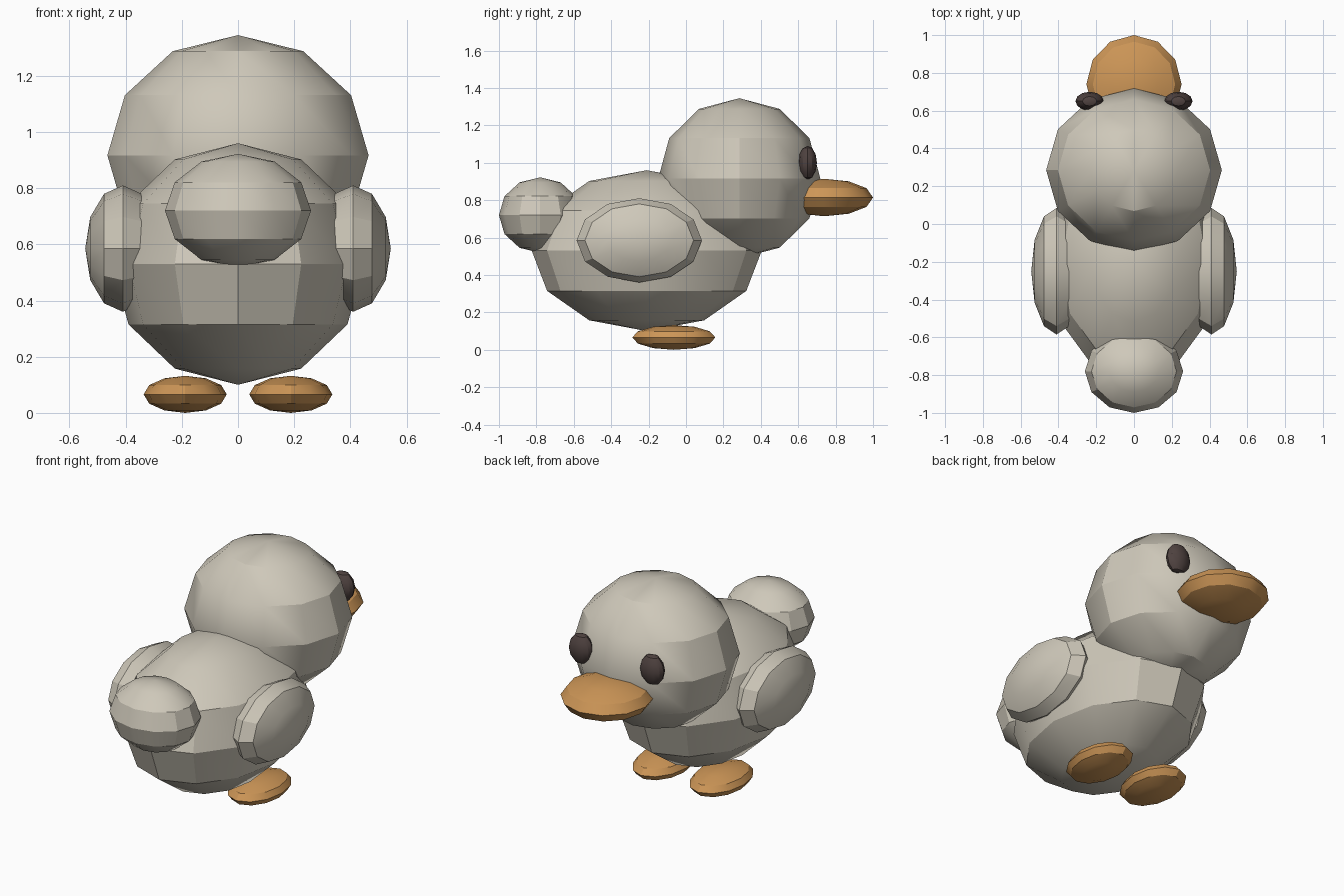
import bpy
from math import radians, pi
from mathutils import Matrix

cube = bpy.data.objects.get("Cube")
if cube:
    bpy.data.objects.remove(cube)


def material(name, rgb):
    mat = bpy.data.materials.new(name)
    mat.use_nodes = True
    colour = (*rgb, 1)
    mat.diffuse_color = colour
    mat.node_tree.nodes["Principled BSDF"].inputs["Base Color"].default_value = colour
    return mat


feather = material("warm grey feather", (0.62, 0.58, 0.49))
orange = material("beak orange", (0.61, 0.305, 0.095))
dark = material("dark brown eye", (0.08, 0.056, 0.052))


def ellipsoid(name, centre, radii, mat, sideways=False):
    """Twelve-sided ball scaled to its radii; sideways puts its poles along x."""
    bpy.ops.mesh.primitive_uv_sphere_add(segments=12, ring_count=6, radius=1)
    ob = bpy.context.object
    ob.name = name
    if sideways:
        ob.data.transform(Matrix.Rotation(pi / 2, 4, 'Y'))
    ob.data.transform(Matrix.Diagonal((*radii, 1)))
    ob.location = centre
    ob.data.materials.append(mat)
    bpy.ops.object.shade_smooth_by_angle(angle=radians(30))
    return ob


# Body, head, tail and beak on the centre line
ellipsoid("body", (0, -0.21, 0.53), (0.45, 0.615, 0.43), feather)
ellipsoid("head", (0, 0.285, 0.917), (0.465, 0.433, 0.428), feather)
ellipsoid("tail", (0, -0.78, 0.72), (0.26, 0.22, 0.202), feather)
ellipsoid("beak", (0, 0.74, 0.814), (0.252, 0.26, 0.1), orange)

# Paired wings, feet and eyes
for side, s in (("left", 1), ("right", -1)):
    ellipsoid(side + "_wing", (s * 0.41, -0.25, 0.585), (0.134, 0.335, 0.225),
              feather, sideways=True)
    ellipsoid(side + "_foot", (s * 0.188, -0.065, 0.066), (0.148, 0.222, 0.066), orange)
    ellipsoid(side + "_eye", (s * 0.235, 0.65, 1.0), (0.075, 0.05, 0.09), dark)
